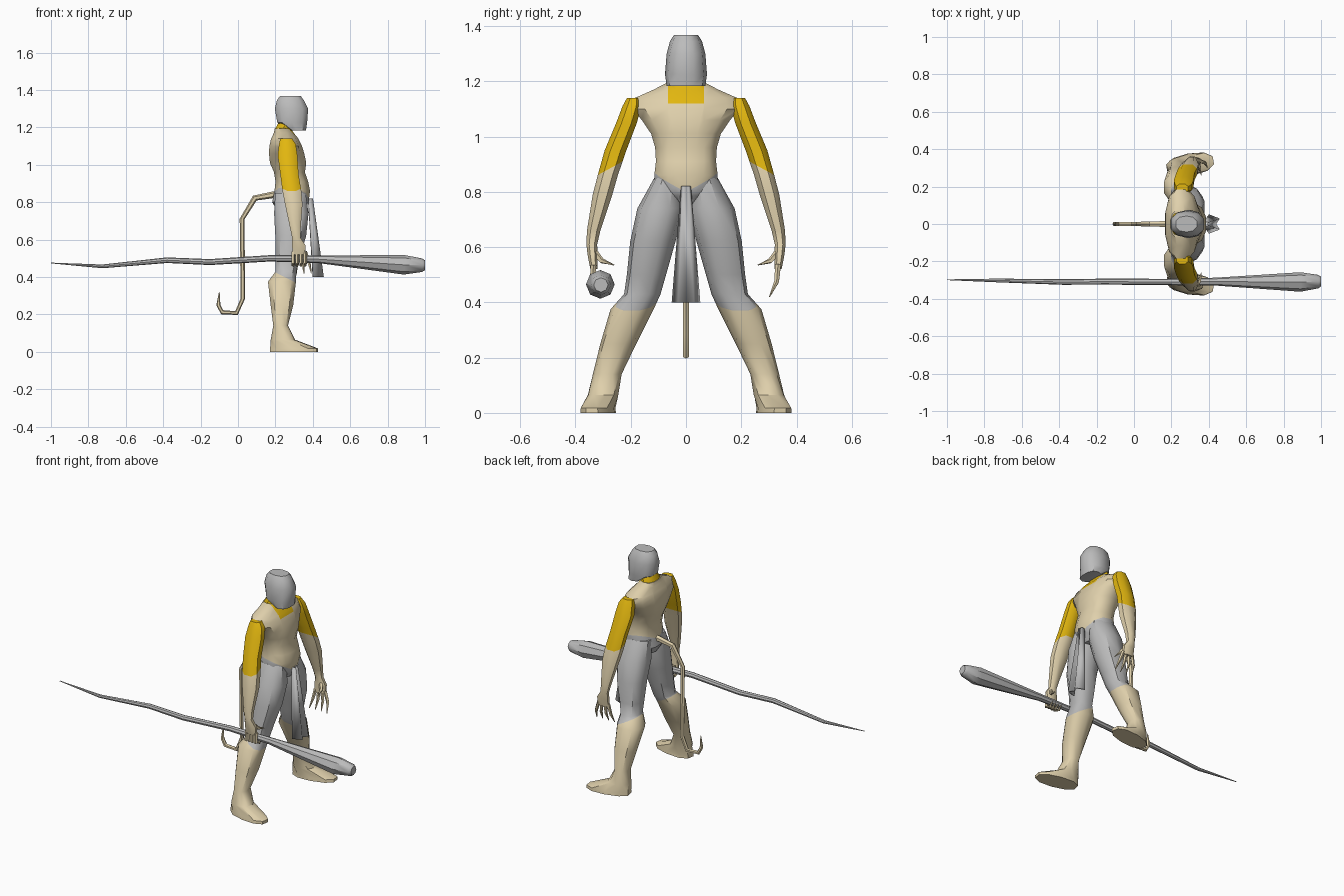
import bpy, bmesh, math
from mathutils import Vector


def material(name, rgb):
    m = bpy.data.materials.new(name)
    m.diffuse_color = (*rgb, 1)
    return m


GREY = material("grey", (0.5, 0.5, 0.5))
BEIGE = material("beige", (0.74, 0.63, 0.41))
YELLOW = material("yellow", (0.76, 0.47, 0.005))


def skin(name, loops, mats, rule=None, cuts=()):
    """Join vertex loops into a capped body, cut it along planes, colour by rule."""
    bm = bmesh.new()
    rows = [[bm.verts.new(p) for p in loop] for loop in loops]
    n = len(rows[0])
    for a, b in zip(rows, rows[1:]):
        for i in range(n):
            j = (i + 1) % n
            bm.faces.new((a[i], a[j], b[j], b[i]))
    bm.faces.new(rows[0])
    bm.faces.new(rows[-1])
    for co, no in cuts:
        bmesh.ops.bisect_plane(bm, geom=bm.verts[:] + bm.edges[:] + bm.faces[:],
                               dist=1e-5, plane_co=co, plane_no=no)
    bmesh.ops.recalc_face_normals(bm, faces=bm.faces[:])
    if rule:
        for f in bm.faces:
            f.material_index = rule(f.calc_center_median())
    return finish(name, bm, mats)


def finish(name, bm, mats):
    me = bpy.data.meshes.new(name)
    bm.to_mesh(me)
    bm.free()
    ob = bpy.data.objects.new(name, me)
    bpy.context.collection.objects.link(ob)
    for m in mats:
        me.materials.append(m)
    bpy.ops.object.select_all(action='DESELECT')
    ob.select_set(True)
    bpy.context.view_layer.objects.active = ob
    bpy.ops.object.shade_smooth_by_angle(angle=math.radians(40))
    return ob


def ring(cx, cy, z, rx, ry, turn=0, n=10, e=0.85):
    """Slightly boxy horizontal cross-section."""
    pts = []
    for i in range(n):
        a = 2 * math.pi * (i + 0.5) / n
        u = rx * math.copysign(abs(math.cos(a)) ** e, math.cos(a))
        v = ry * math.copysign(abs(math.sin(a)) ** e, math.sin(a))
        pts.append((cx + u * math.cos(turn) - v * math.sin(turn),
                    cy + u * math.sin(turn) + v * math.cos(turn), z))
    return pts


def tube(name, path, mat, n=6):
    """Round tube along points (x, y, z, radius)."""
    P = [Vector(p[:3]) for p in path]
    loops = []
    for i, p in enumerate(P):
        t = (P[min(i + 1, len(P) - 1)] - P[max(i - 1, 0)]).normalized()
        ref = Vector((0, 1, 0)) if abs(t.y) < 0.8 else Vector((1, 0, 0))
        u = t.cross(ref).normalized()
        v = t.cross(u)
        r = path[i][3]
        loops.append([p + u * r * math.cos(2 * math.pi * k / n)
                      + v * r * math.sin(2 * math.pi * k / n) for k in range(n)])
    return skin(name, loops, [mat])


# head
skin("head", [ring(*r) for r in [
    (0.32, 0, 1.183, 0.045, 0.07), (0.29, 0, 1.225, 0.083, 0.076),
    (0.286, 0, 1.30, 0.093, 0.07), (0.28, 0, 1.345, 0.075, 0.058),
    (0.28, 0, 1.368, 0.058, 0.043)]], [GREY])

# neck band
skin("neck", [ring(*r) for r in [
    (0.242, 0, 1.14, 0.052, 0.075), (0.242, 0, 1.195, 0.044, 0.064),
    (0.27, 0, 1.25, 0.04, 0.05)]], [YELLOW])


# torso: grey below a V-shaped belt line, yellow patch under the neck
def torso_colour(c):
    if c.z < 0.80 + 0.5 * abs(c.y) + 0.2 * (0.38 - c.x):
        return 1
    return 2 if c.z > 1.12 and c.x > 0.26 and abs(c.y) < 0.065 else 0


skin("torso", [ring(*r, n=12) for r in [
    (0.28, 0, 0.75, 0.07, 0.04), (0.28, 0, 0.80, 0.1, 0.115),
    (0.29, 0, 0.86, 0.098, 0.118), (0.288, 0, 0.91, 0.09, 0.112),
    (0.275, 0, 0.96, 0.085, 0.115), (0.268, 0, 1.01, 0.1, 0.13),
    (0.26, 0, 1.06, 0.097, 0.165), (0.255, 0, 1.10, 0.09, 0.20),
    (0.25, 0, 1.14, 0.075, 0.19), (0.245, 0, 1.17, 0.055, 0.12),
    (0.24, 0, 1.193, 0.045, 0.075)]], [BEIGE, GREY, YELLOW], torso_colour,
    [((0.38, 0, 0.80), (0.2, -0.5, 1)), ((0.38, 0, 0.80), (0.2, 0.5, 1)),
     ((0, 0, 1.12), (0, 0, 1)), ((0, 0.065, 0), (0, 1, 0)),
     ((0, -0.065, 0), (0, 1, 0))])

ARM = [(0.258, 0.19, 1.14, 0.034, 0.025), (0.264, 0.196, 1.11, 0.048, 0.036),
       (0.265, 0.215, 1.05, 0.056, 0.04), (0.275, 0.255, 0.95, 0.052, 0.042),
       (0.288, 0.283, 0.86, 0.054, 0.039), (0.298, 0.302, 0.79, 0.05, 0.038),
       (0.307, 0.334, 0.66, 0.03, 0.026), (0.312, 0.341, 0.61, 0.024, 0.021),
       (0.325, 0.338, 0.57, 0.038, 0.019), (0.325, 0.333, 0.52, 0.036, 0.014)]
LEG = [(0.28, 0.065, 0.85, 0.085, 0.05), (0.285, 0.09, 0.74, 0.096, 0.086),
       (0.282, 0.12, 0.62, 0.086, 0.082), (0.265, 0.143, 0.50, 0.067, 0.071),
       (0.257, 0.158, 0.43, 0.058, 0.066), (0.235, 0.195, 0.375, 0.078, 0.078),
       (0.235, 0.245, 0.25, 0.063, 0.065), (0.228, 0.285, 0.14, 0.041, 0.052),
       (0.24, 0.30, 0.065, 0.065, 0.056), (0.30, 0.318, 0.018, 0.132, 0.058),
       (0.30, 0.318, 0.0, 0.132, 0.06)]

for s, side in ((-1, "right"), (1, "left")):
    # arm with yellow upper sleeve
    skin(side + "_arm", [ring(x, s * y, z, a, b, n=8) for x, y, z, a, b in ARM],
         [BEIGE, YELLOW],
         lambda c: int(c.z > 0.86 + (0.32 - s * c.y) * 0.55),
         [((0, s * 0.32, 0.86), (0, s * 0.55, 1))])
    # leg with grey trousers above the knee
    skin(side + "_leg", [ring(x, s * y, z, a, b, s * 0.18 if z < 0.1 else 0)
                         for x, y, z, a, b in LEG],
         [BEIGE, GREY], lambda c: int(c.z > 0.40 - (c.x - 0.25) * 0.5),
         [((0.25, 0, 0.40), (0.5, 0, 1))])
    # fingers: the right hand grips the staff, the left hangs open
    for k in range(4):
        x = 0.295 + 0.021 * k
        if s < 0:
            path = [(x, -0.335, 0.535, 0.011), (x, -0.338, 0.475, 0.011),
                    (x, -0.305, 0.462, 0.008), (x, -0.285, 0.485, 0.003)]
        else:
            w = (k - 1.2) * 0.012
            path = [(x, 0.333, 0.535, 0.011), (x + w, 0.328, 0.475, 0.009),
                    (x + 1.6 * w, 0.302, 0.42, 0.002)]
        tube(side + "_finger", path, BEIGE, 5)
    tube(side + "_thumb", [(0.33, s * 0.335, 0.585, 0.013),
                           (0.35, s * 0.305, 0.55, 0.01),
                           (0.36, s * 0.26, 0.535, 0.002)], BEIGE, 5)

# tail
tube("tail", [(0.23, 0, 0.835, 0.022), (0.19, 0, 0.84, 0.018), (0.09, 0, 0.822, 0.016),
              (0.022, 0, 0.71, 0.013), (0.026, 0, 0.285, 0.012), (-0.008, 0, 0.207, 0.012),
              (-0.085, 0, 0.212, 0.012), (-0.105, 0, 0.25, 0.011),
              (-0.1, 0, 0.32, 0.002)], BEIGE)

# staff, thick at the front and pointed at the back
tube("staff", [(-1.0, -0.298, 0.475, 0.002), (-0.725, -0.302, 0.457, 0.01),
               (-0.38, -0.31, 0.49, 0.015), (-0.15, -0.308, 0.48, 0.016),
               (0.17, -0.31, 0.5, 0.017), (0.435, -0.308, 0.495, 0.021),
               (0.89, -0.31, 0.465, 0.052), (0.985, -0.308, 0.463, 0.036),
               (1.0, -0.308, 0.463, 0.026)], GREY, 8)

# pleated loincloth
bm = bmesh.new()
cols = []
for y, x in ((-0.048, 0.4), (-0.028, 0.455), (0, 0.435), (0.028, 0.455), (0.048, 0.4)):
    cols.append([bm.verts.new((0.375 + (x - 0.4) * 0.4, y * 0.3, 0.82)),
                 bm.verts.new((x, y, 0.4))])
for a, b in zip(cols, cols[1:]):
    bm.faces.new((a[0], a[1], b[1], b[0]))
cloth = finish("loincloth", bm, [GREY])
mod = cloth.modifiers.new("thickness", 'SOLIDIFY')
mod.thickness = 0.008
mod.offset = 0
